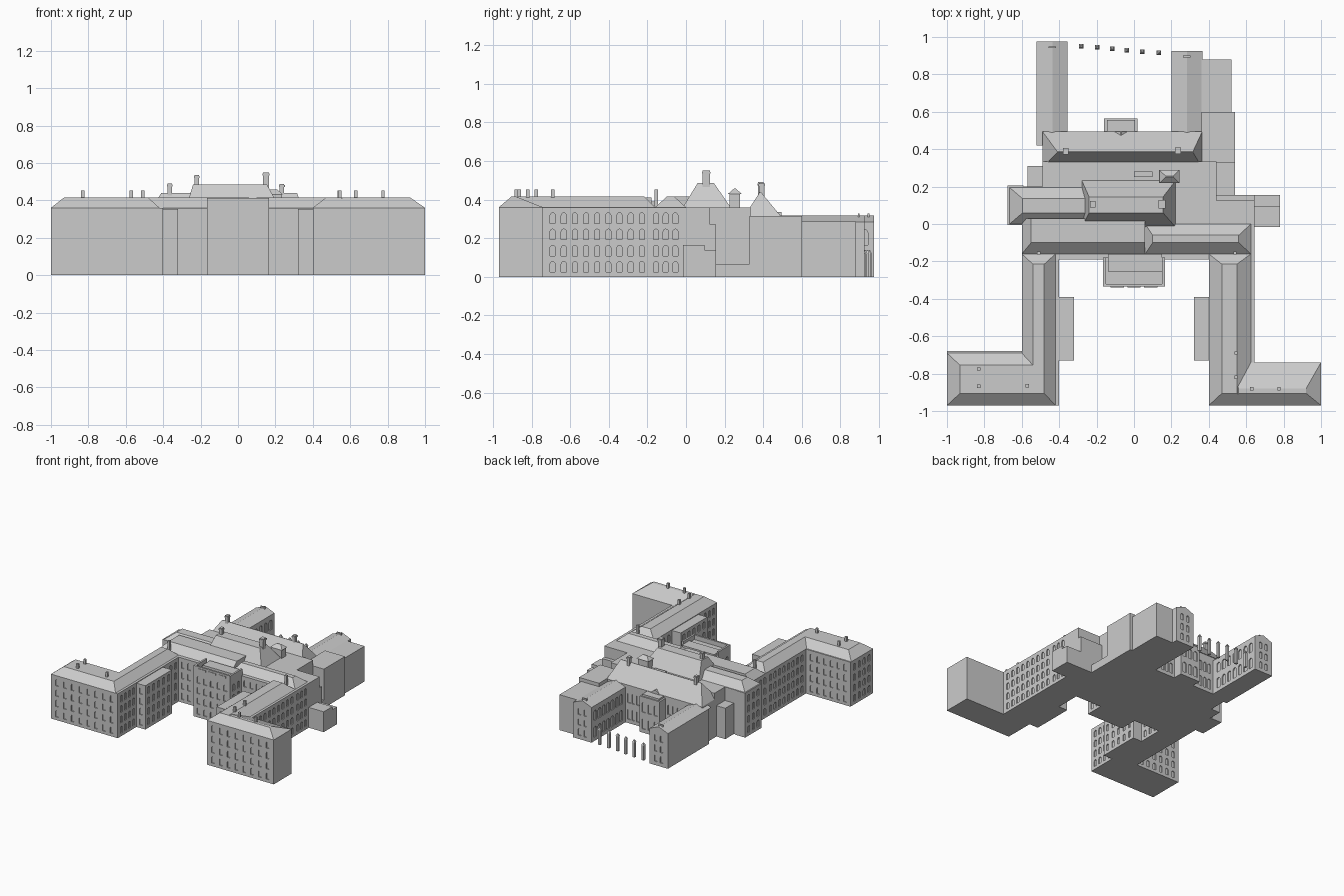
import bpy, bmesh, math

if "Cube" in bpy.data.objects:
    bpy.data.objects.remove(bpy.data.objects["Cube"])


def make(name, bm):
    bmesh.ops.recalc_face_normals(bm, faces=bm.faces[:])
    me = bpy.data.meshes.new(name)
    bm.to_mesh(me)
    bm.free()
    ob = bpy.data.objects.new(name, me)
    bpy.context.scene.collection.objects.link(ob)
    return ob


def loft(bm, low, high):
    a = [bm.verts.new(p) for p in low]
    b = [bm.verts.new(p) for p in high]
    n = len(a)
    bm.faces.new(a)
    bm.faces.new(b)
    for i in range(n):
        bm.faces.new((a[i], a[(i + 1) % n], b[(i + 1) % n], b[i]))


def rect(x0, x1, y0, y1):
    return [(x0, y0), (x1, y0), (x1, y1), (x0, y1)]


def roof(name, base, top, z0, z1):
    bm = bmesh.new()
    loft(bm, [(x, y, z0) for x, y in base], [(x, y, z1) for x, y in top])
    return make(name, bm)


def prism(name, pts, z1, z0=0.0):
    return roof(name, pts, pts, z0, z1)


# Window rows: (sill height, window height)
FOUR = [(0.025 + 0.084 * i, 0.054) for i in range(4)]
THREE = [(0.03 + 0.084 * i, 0.054) for i in range(3)]
TALL = [(0.03, 0.085), (0.165, 0.08)]


def cut_windows(ob, walls):
    """Recess arched windows; wall = (axis, plane, start, end, count, rows, width)."""
    bm = bmesh.new()
    d = 0.008
    for axis, plane, s, e, n, rows, w in walls:
        for i in range(n):
            c = s + (e - s) * (i + 0.5) / n
            for z, h in rows:
                r = w / 2
                prof = [(c - r, z), (c + r, z)]
                prof += [(c + r * math.cos(k * math.pi / 6),
                          z + h - r + r * math.sin(k * math.pi / 6)) for k in range(7)]
                if axis == 'y':
                    loops = [[(u, plane + o, v) for u, v in prof] for o in (-d, d)]
                else:
                    loops = [[(plane + o, u, v) for u, v in prof] for o in (-d, d)]
                loft(bm, *loops)
    cutter = make("window_cutter", bm)
    cutter.hide_render = True
    mod = ob.modifiers.new("windows", 'BOOLEAN')
    mod.operation = 'DIFFERENCE'
    mod.solver = 'EXACT'
    mod.object = cutter
    dg = bpy.context.evaluated_depsgraph_get()
    me = bpy.data.meshes.new_from_object(ob.evaluated_get(dg))
    ob.modifiers.clear()
    ob.data = me
    bpy.data.objects.remove(cutter)


E, W = 0.36, 0.026   # eaves height, window width

# Front L-shaped wings
left = prism("left_front_wing", [(-1, -.97), (-.4, -.97), (-.4, -.19), (-.6, -.19),
                                 (-.6, -.68), (-1, -.68)], E)
cut_windows(left, [('y', -.97, -.98, -.42, 8, FOUR, W), ('x', -.4, -.95, -.74, 4, FOUR, W),
                   ('x', -.4, -.38, -.2, 3, FOUR, W), ('x', -1, -.95, -.7, 4, FOUR, W),
                   ('y', -.68, -.98, -.62, 6, FOUR, W), ('x', -.6, -.66, -.2, 8, FOUR, W)])
right = prism("right_front_wing", [(1, -.97), (1, -.74), (.645, -.74), (.645, -.19),
                                   (.4, -.19), (.4, -.97)], E)
cut_windows(right, [('y', -.97, .42, .98, 8, FOUR, W), ('x', .4, -.95, -.74, 4, FOUR, W),
                    ('x', .4, -.38, -.2, 3, FOUR, W), ('x', .645, -.72, -.2, 9, FOUR, W)])

# Front wing roofs
roof("left_wing_roof",
     [(-1, -.97), (-.42, -.97), (-.42, -.16), (-.6, -.16), (-.6, -.69), (-1, -.69)],
     [(-.93, -.905), (-.48, -.905), (-.48, -.215), (-.54, -.215), (-.54, -.755), (-.93, -.755)],
     E, .415)
roof("right_wing_roof", rect(.40, .625, -.97, -.16), rect(.47, .55, -.905, -.215), E, .415)
roof("right_end_roof", rect(.5, 1, -.97, -.74), rect(.56, .92, -.905, -.88), E, .415)

# Inner side bays
for s in (-1, 1):
    bay = prism("side_bay", rect(min(s * .32, s * .4), max(s * .32, s * .4), -.73, -.39), .355)
    cut_windows(bay, [('x', s * .32, -.72, -.4, 5, FOUR, W), ('y', -.73, s * .36 - .03, s * .36 + .03, 1, FOUR, W)])

# Main block
main = prism("main_block", [(-.6, -.19), (.645, -.19), (.645, .125), (.44, .125),
                            (.44, .335), (-.49, .335), (-.49, .2), (-.6, .2)], E)
cut_windows(main, [('y', -.19, -.39, -.17, 4, FOUR, W), ('y', -.19, .17, .39, 4, FOUR, W),
                   ('x', .645, -.18, -.03, 3, FOUR, W), ('x', -.6, -.18, -.02, 3, FOUR, W)])
roof("main_roof_left", rect(-.6, .06, -.16, .03), rect(-.55, .06, -.10, .03), E, .415)
roof("main_roof_right", rect(.06, .625, -.16, 0), rect(.1, .56, -.10, -.06), E, .415)

# Central entrance with U-shaped parapet
porch = prism("entrance_block", rect(-.165, .165, -.335, -.18), .375)
cut_windows(porch, [('y', -.335, -.15, .15, 5, FOUR, .03), ('x', -.165, -.32, -.2, 2, FOUR, W),
                    ('x', .165, -.32, -.2, 2, FOUR, W)])
prism("entrance_parapet", [(-.165, -.18), (-.165, -.335), (.165, -.335), (.165, -.18),
                           (.15, -.18), (.15, -.32), (-.15, -.32), (-.15, -.18)], .412, .37)
prism("entrance_attic", rect(-.14, .15, -.255, -.16), .39, .37)
for i in range(3):
    c = -.09 + .09 * i
    prism("parapet_panel", rect(c - .036, c + .036, -.339, -.33), .398, .385)

# Left side block and steps
side = prism("left_side_block", rect(-.675, -.59, -.005, .205), E)
cut_windows(side, [('x', -.675, .01, .19, 3, FOUR, W)])
roof("left_side_roof", rect(-.665, -.25, 0, .195), rect(-.595, -.25, .06, .135), E, .415)
prism("left_rear_annex", rect(-.57, -.48, .19, .31), .25)

# Raised central roof, cupola, rooflight
roof("central_roof", rect(-.28, .225, -.02, .235), rect(-.24, .155, .06, .145), .355, .485)
prism("cupola_base", rect(.145, .235, .225, .28), .43, .35)
roof("cupola_roof", rect(.135, .242, .218, .288), rect(.17, .21, .25, .256), .43, .458)
prism("rooflight", rect(0, .1, .25, .28), .375, .35)

# Rear range with ridge roof
rear = prism("rear_range", rect(-.49, .365, .3, .49), .31)
cut_windows(rear, [('y', .49, -.34, -.17, 4, TALL, W), ('y', .49, .03, .19, 4, TALL, W)])
roof("rear_roof", rect(-.49, .365, .3, .495), rect(-.41, .315, .383, .387), .31, .44)
apse = prism("rear_bay", rect(-.16, .02, .48, .565), .29)
cut_windows(apse, [('y', .565, -.15, .01, 3, TALL, .034)])
prism("rear_bay_cap", rect(-.145, .005, .48, .555), .305, .285)
roof("rear_bay_gable", rect(-.12, -.02, .45, .495), [(-.072, .45), (-.068, .45), (-.068, .495), (-.072, .495)], .3, .335)

# Rear wings with gable roofs: outer name, x range, end, ridge, court side
for name, x0, x1, y1, court in (("left_rear", -.52, -.355, .975, -.355), ("right_rear", .2, .365, .925, .2)):
    xm = (x0 + x1) / 2
    wing = prism(name + "_wing", rect(x0, x1, .45, y1), .285)
    cut_windows(wing, [('x', court, .52, y1 - .02, 7, TALL, .036),
                       ('y', y1, x0 + .03, x1 - .03, 2, THREE, W)])
    roof(name + "_gable", rect(x0, x1, .42, y1), rect(xm - .002, xm + .002, .42, y1), .285, .318)
    prism(name + "_chimney", rect(xm - .02, xm + .02, y1 - .035, y1 - .025), .328, .28)

# Right side annexes: x0, x1, y0, y1, height
for a in ((.36, .54, .33, .6, .315), (.36, .52, .6, .88, .287), (.44, .54, .15, .34, .065),
          (.44, .645, .12, .155, .27), (.64, .78, -.015, .095, .165), (.64, .78, .095, .155, .14)):
    prism("right_annex", rect(*a[:4]), a[4])

# Chimneys: x, y, top, half width
for x, y, z, r in ((-.22, .105, .535, .012), (.15, .105, .55, .016), (-.365, .388, .49, .012),
                   (.235, .392, .487, .012)):
    prism("chimney", rect(x - r, x + r, y - r * 1.2, y + r * 1.2), z, .36)
    prism("chimney_cap", rect(x - r - .003, x + r + .003, y - r * 1.2 - .003, y + r * 1.2 + .003), z - .006, z - .016)
for x, y in ((-.51, -.155), (.54, -.155), (-.83, -.775), (-.83, -.868), (-.57, -.865),
             (.545, -.69), (.545, -.82), (.63, -.88), (.775, -.88)):
    prism("small_chimney", rect(x - .009, x + .009, y - .009, y + .009), .452, .36)

# Row of free-standing courtyard posts
for x, y in ((-.283, .95), (-.197, .945), (-.117, .938), (-.038, .928), (.045, .922), (.133, .916)):
    prism("courtyard_post", rect(x - .01, x + .01, y - .01, y + .01), .12)
    roof("post_cap", rect(x - .012, x + .012, y - .012, y + .012), rect(x - .004, x + .004, y - .004, y + .004), .12, .138)
